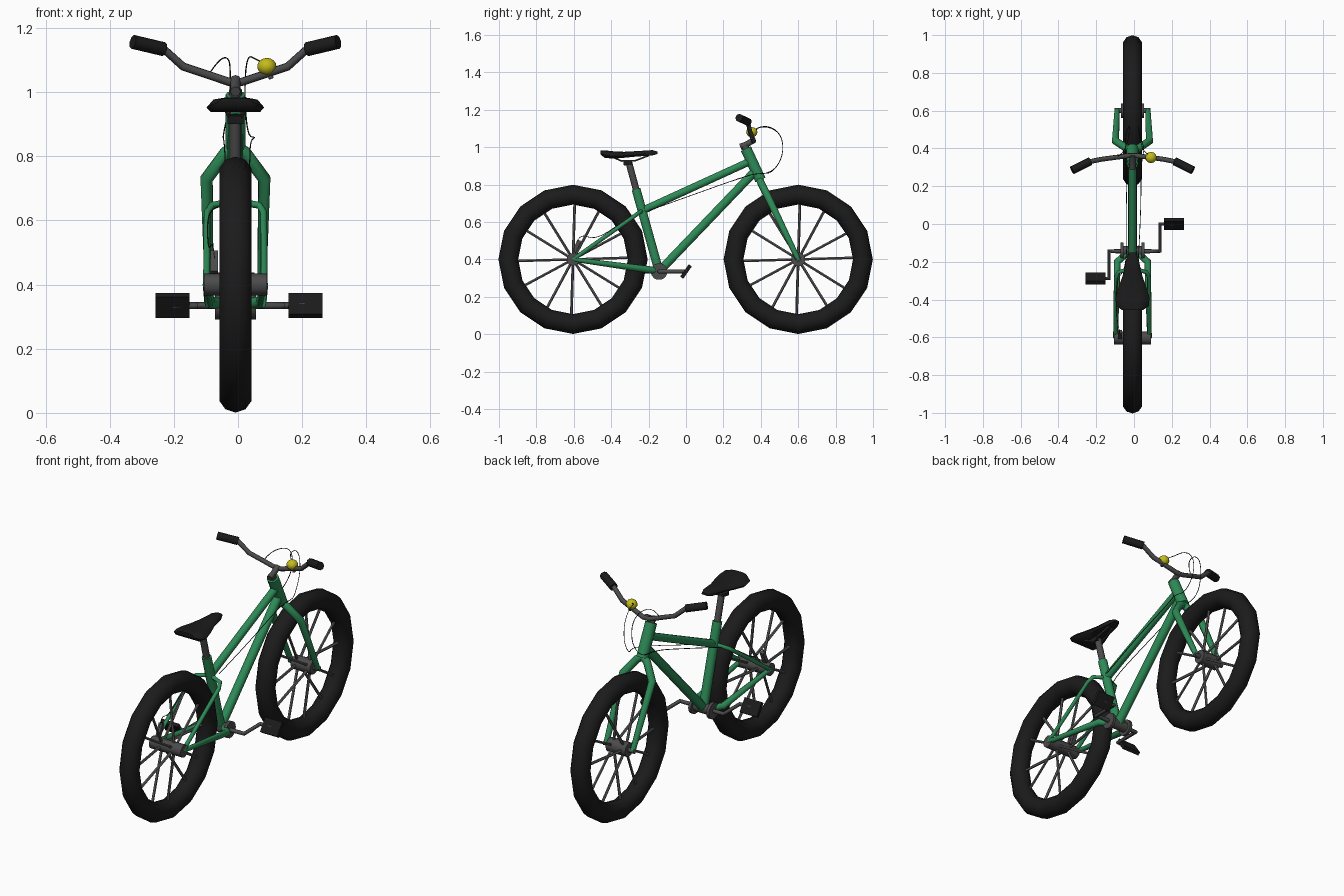
import bpy, bmesh
from math import sin, cos, pi, radians

if "Cube" in bpy.data.objects:
    bpy.data.objects.remove(bpy.data.objects["Cube"])

CX = -0.008                      # plane of the wheels and frame
REAR, FRONT, AXLE = -0.604, 0.600, 0.40


def material(name, rgb):
    m = bpy.data.materials.new(name)
    m.diffuse_color = (*rgb, 1)
    m.use_nodes = True
    m.node_tree.nodes["Principled BSDF"].inputs["Base Color"].default_value = m.diffuse_color
    return m


GREEN = material("green_paint", (0.027, 0.258, 0.095))
BLACK = material("black_rubber", (0.011, 0.011, 0.011))
STEEL = material("dark_steel", (0.07, 0.07, 0.07))
SPOKE = material("spoke_steel", (0.12, 0.12, 0.12))
YELLOW = material("yellow", (0.55, 0.5, 0.01))


def finish(obj, name, mat, angle=50):
    obj.name = name
    obj.data.materials.clear()
    obj.data.materials.append(mat)
    bpy.ops.object.select_all(action='DESELECT')
    obj.select_set(True)
    bpy.context.view_layer.objects.active = obj
    bpy.ops.object.shade_smooth_by_angle(angle=radians(angle))
    return obj


def tubes(name, paths, r, mat, res=2, smooth=False):
    """One mesh of round tubes; a point is (x, y, z) or (x, y, z, radius factor)."""
    cu = bpy.data.curves.new(name, 'CURVE')
    cu.dimensions = '3D'
    cu.bevel_depth, cu.bevel_resolution, cu.use_fill_caps = r, res, True
    cu.resolution_u = 4
    for pts in paths:
        sp = cu.splines.new('NURBS' if smooth else 'POLY')
        sp.points.add(len(pts) - 1)
        for p, q in zip(sp.points, pts):
            p.co = (q[0] + CX, q[1], q[2], 1)
            p.radius = q[3] if len(q) > 3 else 1
        if smooth:
            sp.order_u, sp.use_endpoint_u = 3, True
    obj = bpy.data.objects.new(name, cu)
    bpy.context.collection.objects.link(obj)
    bpy.ops.object.select_all(action='DESELECT')
    obj.select_set(True)
    bpy.context.view_layer.objects.active = obj
    bpy.ops.object.convert(target='MESH')
    return finish(bpy.context.view_layer.objects.active, name, mat)


def both(pts):
    return [[(s * p[0], *p[1:]) for p in pts] for s in (1, -1)]


def xcyl(x0, x1, y, z):
    return [(x0, y, z), (x1, y, z)]


def box(name, centre, size, mat, tilt=0.0):
    bpy.ops.mesh.primitive_cube_add(size=1, location=(centre[0] + CX, *centre[1:]), rotation=(tilt, 0, 0))
    obj = bpy.context.object
    obj.scale = size
    return finish(obj, name, mat, 30)


# Wheels: tyre, hub, spokes
for label, y, hub_half, hub_r in (("rear", REAR, 0.098, 0.034), ("front", FRONT, 0.06, 0.038)):
    bpy.ops.mesh.primitive_torus_add(major_segments=16, minor_segments=10, major_radius=0.346,
                                     minor_radius=0.053, location=(CX, y, AXLE), rotation=(0, pi / 2, 0))
    finish(bpy.context.object, label + "_tyre", BLACK)
    tubes(label + "_hub", [xcyl(-hub_half, hub_half, y, AXLE)], hub_r, STEEL, 4)
    tubes(label + "_axle", [xcyl(-0.095, 0.095, y, AXLE)], 0.013, STEEL)
    spokes = []
    for i in range(12):
        a = 2 * pi * i / 12 + 0.03 * (-1) ** i
        side = 0.035 * (-1) ** i
        spokes.append([(side, y + 0.02 * sin(a), AXLE + 0.02 * cos(a)),
                       (0, y + 0.31 * sin(a), AXLE + 0.31 * cos(a))])
    tubes(label + "_spokes", spokes, 0.0075, SPOKE, 1)

# Frame
tubes("seat_tube", [[(0, -0.144, 0.335), (0, -0.267, 0.775)]], 0.025, GREEN, 3)
tubes("top_tube", [[(0, -0.235, 0.66), (0, 0.345, 0.925)]], 0.021, GREEN, 3)
tubes("down_tube", [[(0, -0.144, 0.335), (0, 0.37, 0.872)]], 0.024, GREEN, 3)
tubes("head_tube", [[(0, 0.32, 0.992), (0, 0.398, 0.825)]], 0.031, GREEN, 3)
tubes("fork", both([(0, 0.394, 0.83), (0.03, 0.4, 0.81), (0.09, 0.44, 0.73), (0.082, FRONT, AXLE, 0.7)]),
      0.021, GREEN)
tubes("seat_stays", both([(0, -0.235, 0.66), (0.075, -0.255, 0.647), (0.088, -0.285, 0.625),
                          (0.09, REAR, AXLE)]), 0.011, GREEN)
tubes("chain_stays", both([(0.02, -0.144, 0.337), (0.08, -0.2, 0.345), (0.09, REAR, AXLE, 0.65)]),
      0.019, GREEN)

# Crank set and pedals
tubes("bottom_bracket", [xcyl(-0.055, 0.055, -0.144, 0.335)], 0.028, STEEL, 4)
tubes("crank_discs", [xcyl(s * 0.048, s * 0.064, -0.144, 0.335) for s in (1, -1)], 0.045, STEEL, 5)
for label, s in (("right", 1), ("left", -1)):
    end = -0.144 + s * 0.144
    x = 0.146 if s > 0 else -0.124
    tubes(label + "_crank", [[(0, -0.144, 0.335), (s * 0.09, -0.144, 0.335), (x, -0.144, 0.335),
                              (x, end, 0.335), (x + s * 0.07, end, 0.335)]], 0.011, STEEL)
    box(label + "_pedal", (x + s * 0.073, end, 0.335), (0.106, 0.08, 0.02), BLACK, s * radians(55))

# Saddle: (y, half width, top z, bottom z) sections joined as a low shell
bm = bmesh.new()
rings = []
for y, w, top, low in ((-0.152, 0.018, 0.976, 0.964), (-0.18, 0.032, 0.984, 0.955),
                       (-0.26, 0.047, 0.979, 0.95), (-0.33, 0.072, 0.975, 0.943),
                       (-0.39, 0.09, 0.978, 0.938), (-0.435, 0.086, 0.983, 0.943),
                       (-0.456, 0.055, 0.982, 0.96)):
    h = top - low
    section = ((-1, low + .35 * h), (-.8, low + .85 * h), (-.4, top), (.4, top),
               (.8, low + .85 * h), (1, low + .35 * h), (.85, low), (-.85, low))
    rings.append([bm.verts.new((CX + u * w, y, z)) for u, z in section])
for a, b in zip(rings, rings[1:]):
    for i in range(8):
        j = (i + 1) % 8
        bm.faces.new((a[i], a[j], b[j], b[i]))
bm.faces.new(rings[0])
bm.faces.new(rings[-1])
bmesh.ops.recalc_face_normals(bm, faces=bm.faces)
me = bpy.data.meshes.new("saddle")
bm.to_mesh(me)
bm.free()
saddle = bpy.data.objects.new("saddle", me)
bpy.context.collection.objects.link(saddle)
finish(saddle, "saddle", BLACK)
tubes("seat_post", [[(0, -0.255, 0.73), (0, -0.306, 0.92)]], 0.018, STEEL)
box("saddle_clamp", (0, -0.312, 0.917), (0.05, 0.045, 0.025), BLACK, radians(8))
tubes("saddle_rails", both([(0.012, -0.2, 0.955), (0.022, -0.27, 0.928), (0.022, -0.345, 0.926),
                            (0.035, -0.4, 0.95)]), 0.005, STEEL, 1)

# Stem, handlebar, grips
tubes("steerer", [[(0, 0.325, 0.98), (0, 0.312, 1.008)]], 0.02, STEEL)
tubes("stem", [[(0, 0.29, 1.002), (0, 0.325, 1.015), (0, 0.365, 1.04)]], 0.016, STEEL)
bar = [(0.02, 0.362, 1.032), (0.163, 0.343, 1.08), (0.222, 0.331, 1.133), (0.31, 0.289, 1.155)]
tubes("handlebar", [[(-p[0], *p[1:]) for p in bar[::-1]] + bar], 0.013, STEEL)
tubes("grips", both([(0.223, 0.332, 1.134), (0.32, 0.284, 1.157)]), 0.022, BLACK)

# Bell
bpy.ops.mesh.primitive_uv_sphere_add(segments=12, ring_count=8, radius=0.03, location=(0.09, 0.352, 1.08))
bpy.context.object.scale.z = 0.9
finish(bpy.context.object, "bell", YELLOW)
tubes("bell_mount", [[(0.112, 0.35, 1.042), (0.1, 0.352, 1.075)]], 0.008, STEEL)

# Cables
tubes("right_cable", [[(0.12, 0.355, 1.075), (0.06, 0.37, 1.105), (0.04, 0.45, 1.115), (0.03, 0.515, 1.06),
                       (0.03, 0.52, 0.95), (0.04, 0.46, 0.86), (0.065, 0.4, 0.86), (0.045, 0.33, 0.85),
                       (0.045, 0.05, 0.75), (0.03, -0.2, 0.66)]], 0.002, BLACK, 0, True)
tubes("left_cable", [[(-0.08, 0.36, 1.06), (-0.05, 0.37, 1.105), (-0.02, 0.45, 1.11), (-0.015, 0.515, 1.06),
                      (-0.02, 0.52, 0.95), (-0.04, 0.46, 0.86), (-0.035, 0.33, 0.85), (-0.03, 0.05, 0.75),
                      (-0.03, -0.23, 0.65), (-0.09, -0.3, 0.63), (-0.085, -0.48, 0.5), (-0.07, -0.57, 0.54),
                      (-0.065, -0.59, 0.48)]], 0.002, BLACK, 0, True)

# Rear brake on the left of the hub
box("brake_caliper", (-0.066, -0.585, 0.47), (0.022, 0.02, 0.07), STEEL, radians(-25))
